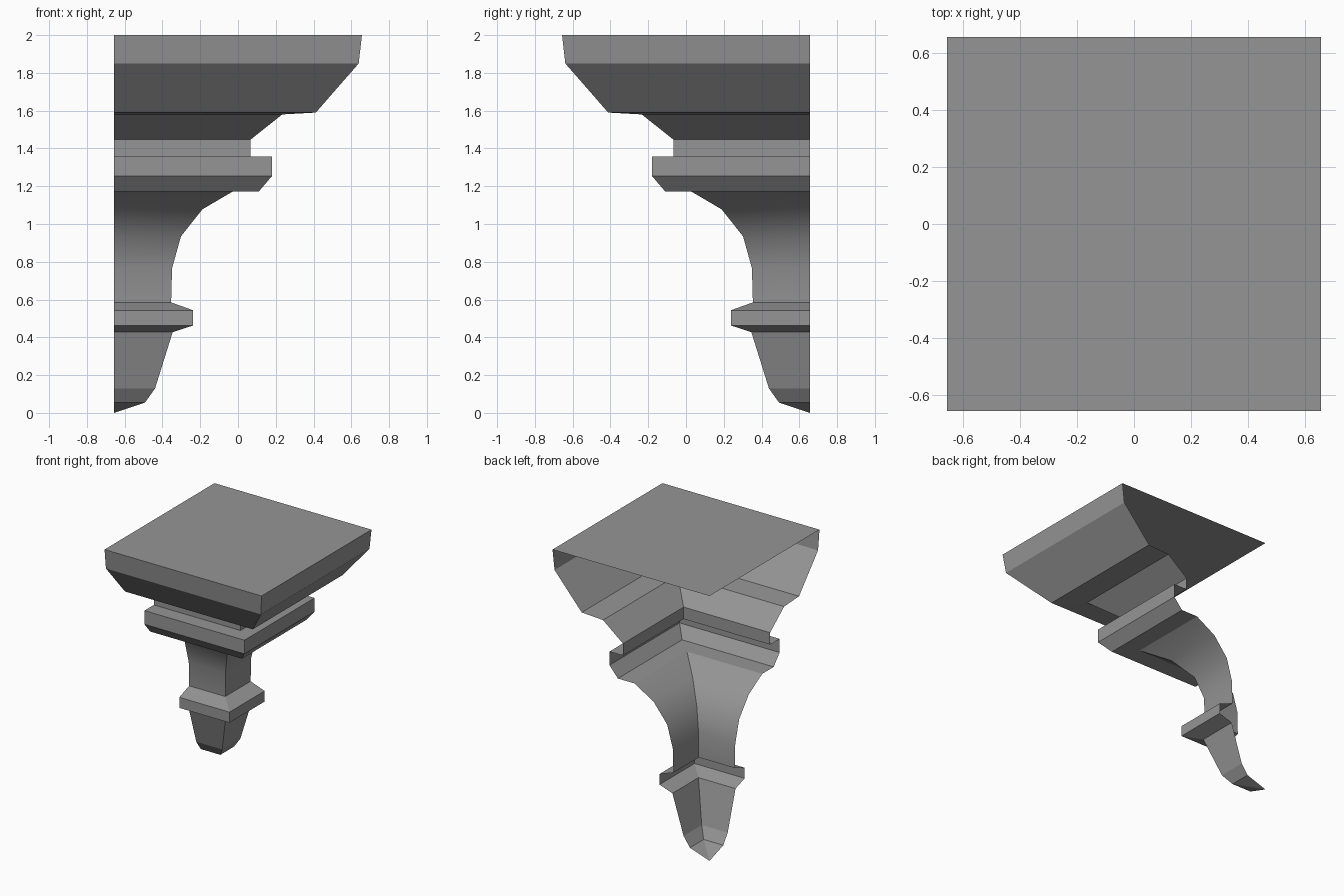
import bpy
import bmesh

cube = bpy.data.objects.get("Cube")
if cube:
    bpy.data.objects.remove(cube, do_unlink=True)

WALL = 0.656  # distance from the centre to the two open wall planes

stone = bpy.data.materials.new("grey stone")
stone.use_nodes = True
stone.diffuse_color = (0.3, 0.3, 0.3, 1)
stone.node_tree.nodes["Principled BSDF"].inputs["Base Color"].default_value = (0.3, 0.3, 0.3, 1)


def corner_moulding(name, profile, smooth=False, cap=False):
    """Mitre a (reach, height) profile round the outer corner, open to the walls."""
    bm = bmesh.new()
    rings = [[bm.verts.new(p) for p in ((-WALL, -r, z), (r, -r, z), (r, WALL, z))]
             for r, z in profile]
    for low, high in zip(rings, rings[1:]):
        for i in range(2):
            face = bm.faces.new((low[i], low[i + 1], high[i + 1], high[i]))
            face.smooth = smooth
        # keep the mitred corner crisp
        bm.edges.get((low[1], high[1])).smooth = False
    if cap:
        back = bm.verts.new((-WALL, WALL, profile[-1][1]))
        bm.faces.new(rings[-1] + [back])
    bmesh.ops.remove_doubles(bm, verts=bm.verts[:], dist=0.0005)
    mesh = bpy.data.meshes.new(name)
    bm.to_mesh(mesh)
    bm.free()
    mesh.materials.append(stone)
    obj = bpy.data.objects.new(name, mesh)
    bpy.context.collection.objects.link(obj)
    return obj


# Tapered drop at the foot
corner_moulding("foot_drop", [(-WALL, 0), (-0.492, 0.055), (-0.439, 0.13), (-0.346, 0.427)])

# Small collar
corner_moulding("lower_collar", [(-0.346, 0.427), (-0.237, 0.463),
                                 (-0.237, 0.543), (-0.354, 0.585)])

# Flaring concave shaft
corner_moulding("cove_shaft", [(-0.354, 0.585), (-0.349, 0.766), (-0.302, 0.935),
                               (-0.188, 1.078), (-0.028, 1.172)], smooth=True)

# Band with chamfered underside and recessed neck above
corner_moulding("upper_band", [(-0.028, 1.172), (0.11, 1.172), (0.18, 1.254),
                               (0.18, 1.357), (0.067, 1.357)])
corner_moulding("neck", [(0.067, 1.357), (0.067, 1.447), (0.234, 1.58)])

# Wide shelf with its flat top
corner_moulding("shelf", [(0.234, 1.58), (0.412, 1.59), (0.639, 1.85), (WALL, 2)], cap=True)
